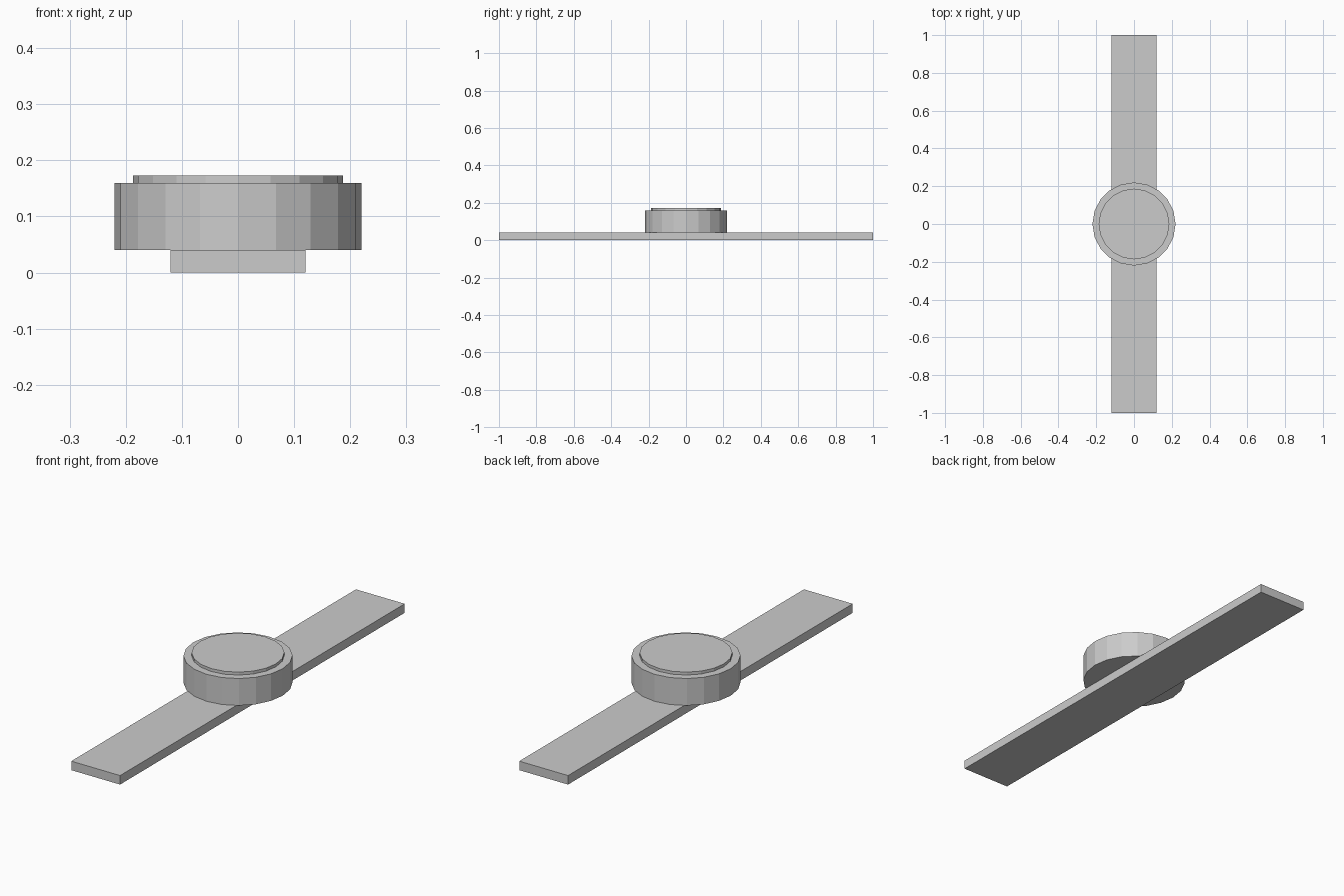
import bpy

default_cube = bpy.data.objects.get("Cube")
if default_cube:
    bpy.data.objects.remove(default_cube, do_unlink=True)

# Single plain grey for every part
grey = bpy.data.materials.new("light_grey")
grey.use_nodes = True
colour = (0.6, 0.6, 0.6, 1)
grey.diffuse_color = colour
grey.node_tree.nodes["Principled BSDF"].inputs["Base Color"].default_value = colour


def finish(name):
    part = bpy.context.object
    part.name = name
    part.data.materials.append(grey)
    return part


def disc(name, radius, bottom, top):
    bpy.ops.mesh.primitive_cylinder_add(
        vertices=20, radius=radius, depth=top - bottom,
        location=(0, 0, (bottom + top) / 2))
    return finish(name)


# Long flat strap running front to back
strap_height = 0.04
bpy.ops.mesh.primitive_cube_add(size=1, location=(0, 0, strap_height / 2))
strap = finish("strap")
strap.scale = (0.24, 2, strap_height)
bpy.ops.object.transform_apply(location=False, rotation=False, scale=True)

# Faceted case with a smaller raised face on top
disc("case", 0.22, strap_height, 0.16)
disc("watch_face", 0.187, 0.16, 0.173)
